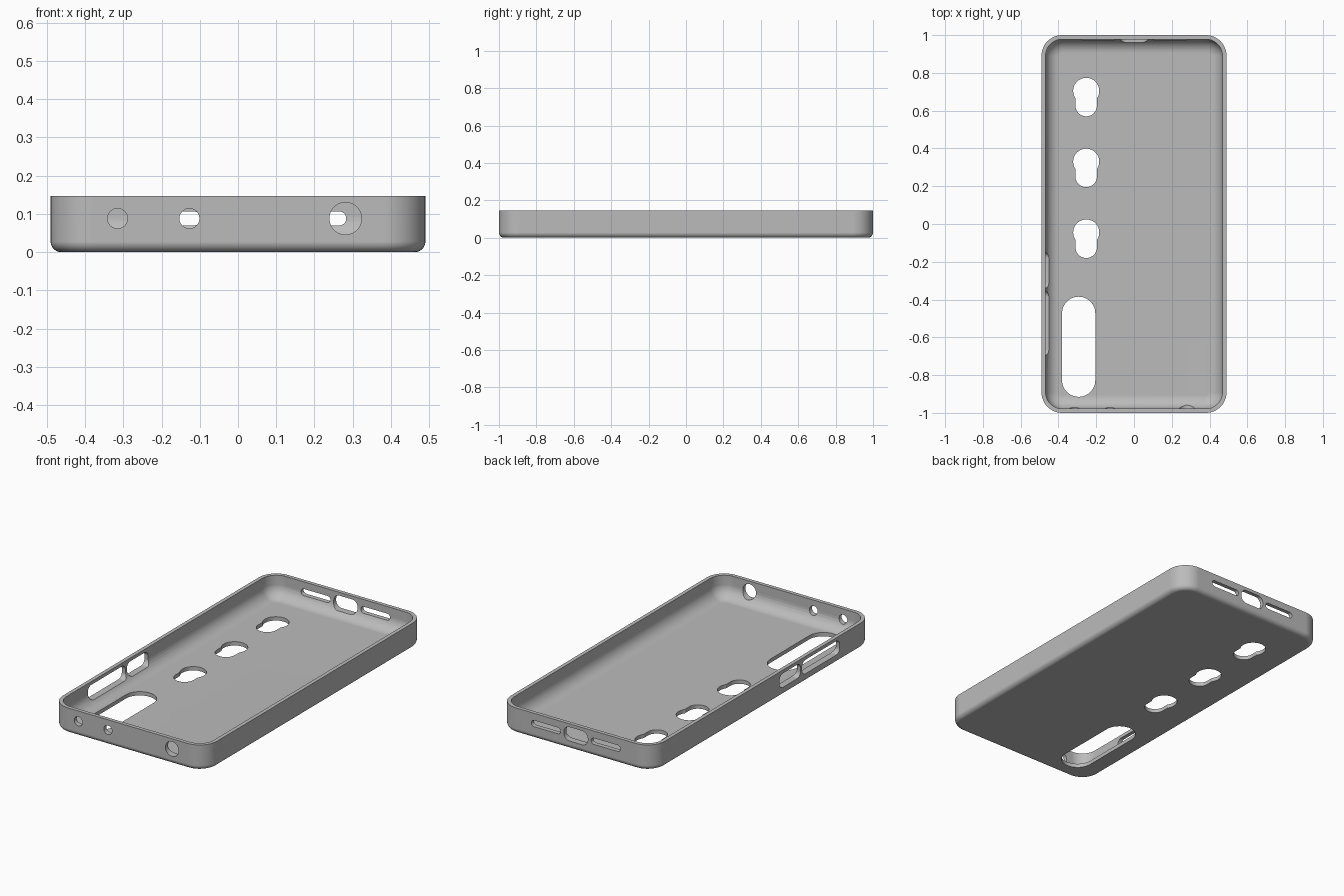
import bpy
import bmesh
from math import sin, cos, pi, radians
from mathutils import Matrix, Vector

HALF_X, HALF_Y, HEIGHT = 0.49, 1.0, 0.147
CORNER, WALL, FLOOR = 0.11, 0.022, 0.022
OUT_R, IN_R = 0.028, 0.072
PORT_Z = 0.088

if "Cube" in bpy.data.objects:
    bpy.data.objects.remove(bpy.data.objects["Cube"])

grey = bpy.data.materials.new("case grey")
grey.use_nodes = True
colour = (0.5, 0.5, 0.5, 1)
grey.diffuse_color = colour
grey.node_tree.nodes["Principled BSDF"].inputs["Base Color"].default_value = colour


def rounded_rect(hx, hy, r, steps=12):
    """Outline of a rounded rectangle, counter-clockwise."""
    points = []
    for k, (sx, sy) in enumerate([(1, 1), (-1, 1), (-1, -1), (1, -1)]):
        for i in range(steps + 1):
            a = (k + i / steps) * pi / 2
            points.append((sx * (hx - r) + r * cos(a), sy * (hy - r) + r * sin(a)))
    return points


def make_object(name, bm):
    bmesh.ops.recalc_face_normals(bm, faces=bm.faces)
    mesh = bpy.data.meshes.new(name)
    bm.to_mesh(mesh)
    bm.free()
    mesh.materials.append(grey)
    obj = bpy.data.objects.new(name, mesh)
    bpy.context.collection.objects.link(obj)
    return obj


def loft(name, rings):
    """Skin a stack of equal-length rings and cap both ends."""
    bm = bmesh.new()
    loops = [[bm.verts.new(p) for p in ring] for ring in rings]
    for a, b in zip(loops, loops[1:]):
        for i in range(len(a)):
            j = (i + 1) % len(a)
            bm.faces.new((a[i], a[j], b[j], b[i]))
    bm.faces.new(loops[0])
    bm.faces.new(loops[-1])
    return make_object(name, bm)


# Wall section as (inset, z): rounded outside edge, rim, inside cove, floor
arc = [i / 8 * pi / 2 for i in range(9)]
section = [(OUT_R * (1 - sin(a)), OUT_R * (1 - cos(a))) for a in arc]
section += [(0, HEIGHT), (WALL, HEIGHT)]
section += [(WALL + IN_R * (1 - cos(a)), FLOOR + IN_R * (1 - sin(a))) for a in arc]
case = loft("phone_case", [
    [(x, y, z) for x, y in rounded_rect(HALF_X - d, HALF_Y - d, CORNER - d)]
    for d, z in section])

# Axes of the cutting tools: local x, local y, direction of the cut
THROUGH_FLOOR = Matrix.Identity(3)
THROUGH_END = Matrix(((1, 0, 0), (0, 0, -1), (0, 1, 0)))
THROUGH_SIDE = Matrix(((0, 0, 1), (1, 0, 0), (0, 1, 0)))


def cut(centre, axes, hx, hy, r):
    """Cut a rounded opening through the case."""
    outline = rounded_rect(hx, hy, r - 0.0002)
    tool = loft("cutter", [
        [Vector(centre) + axes @ Vector((x, y, depth)) for x, y in outline]
        for depth in (-0.11, 0.11)])
    tool.hide_render = True
    mod = case.modifiers.new("opening", "BOOLEAN")
    mod.object = tool
    mod.operation = "DIFFERENCE"
    mod.solver = "EXACT"
    bpy.context.view_layer.objects.active = case
    bpy.ops.object.modifier_apply(modifier=mod.name)
    bpy.data.objects.remove(tool)


# Three stepped openings and one long opening in the floor
for y in (0.705, 0.33, -0.045):
    cut((-0.253, y, 0), THROUGH_FLOOR, 0.069, 0.069, 0.069)
    cut((-0.253, y - 0.04, 0), THROUGH_FLOOR, 0.057, 0.095, 0.057)
cut((-0.293, -0.65, 0), THROUGH_FLOOR, 0.088, 0.265, 0.088)

# Round holes in the front end
for x, r in ((-0.315, 0.026), (-0.127, 0.026), (0.281, 0.042)):
    cut((x, -HALF_Y, PORT_Z), THROUGH_END, r, r, r)

# Charging port between two sound slots in the back end
cut((0, HALF_Y, PORT_Z), THROUGH_END, 0.076, 0.04, 0.036)
for side in (-1, 1):
    cut((side * 0.19, HALF_Y, PORT_Z), THROUGH_END, 0.093, 0.018, 0.018)

# Two button openings in the side wall
for y, half in ((-0.245, 0.095), (-0.525, 0.17)):
    cut((-HALF_X, y, PORT_Z), THROUGH_SIDE, half, 0.04, 0.03)

# Smooth curves with crisp rims
bpy.ops.object.select_all(action="DESELECT")
case.select_set(True)
bpy.context.view_layer.objects.active = case
bpy.ops.object.shade_smooth_by_angle(angle=radians(30))
weighted = case.modifiers.new("even shading", "WEIGHTED_NORMAL")
weighted.keep_sharp = True
